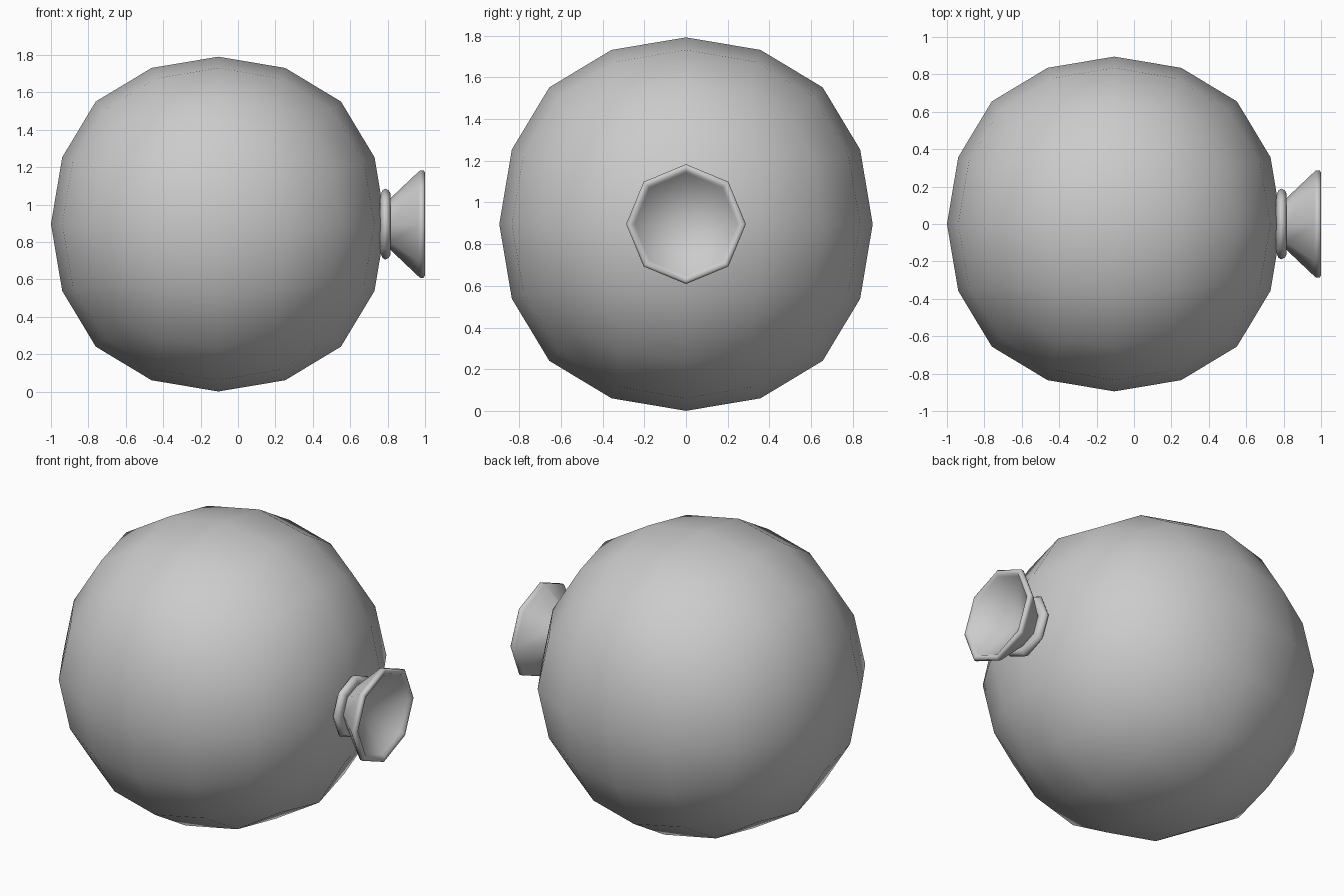
import bpy, bmesh, math

if "Cube" in bpy.data.objects:
    bpy.data.objects.remove(bpy.data.objects["Cube"])

CZ = 0.896   # height of the ball centre and spout axis
R = 0.895    # ball radius along the axes


def add_object(name, bm, angle=None):
    mesh = bpy.data.meshes.new(name)
    bm.to_mesh(mesh)
    bm.free()
    obj = bpy.data.objects.new(name, mesh)
    bpy.context.collection.objects.link(obj)
    for p in mesh.polygons:
        p.use_smooth = True
    if angle:
        bpy.context.view_layer.objects.active = obj
        obj.select_set(True)
        bpy.ops.object.shade_smooth_by_angle(angle=math.radians(angle))
        obj.select_set(False)
    return obj


def lathe_x(name, profile, sides=8, angle=None):
    """Spin (x, radius) points around the x axis; radius 0 makes a tip."""
    bm = bmesh.new()
    rings = []
    for x, r in profile:
        count = sides if r > 0 else 1
        rings.append([bm.verts.new((x, r * math.sin(i * math.tau / sides),
                                    CZ + r * math.cos(i * math.tau / sides)))
                      for i in range(count)])
    for a, b in zip(rings, rings[1:]):
        for i in range(sides):
            j = (i + 1) % sides
            quad = [a[i % len(a)], a[j % len(a)], b[j % len(b)], b[i % len(b)]]
            bm.faces.new(list(dict.fromkeys(quad)))
    bmesh.ops.recalc_face_normals(bm, faces=bm.faces)
    return add_object(name, bm, angle)


# Round body: a cube smoothed twice (face centres settle at 0.878 of the half size)
bm = bmesh.new()
bmesh.ops.create_cube(bm, size=2 * R / 0.8785)
ball = add_object("balloon_body", bm)
ball.location = (-0.105, 0, CZ)
sub = ball.modifiers.new("round", 'SUBSURF')
sub.levels = sub.render_levels = 2
sub.use_limit_surface = False

# Rolled knot ring against the body
lathe_x("knot_ring", [(0.76, 0), (0.76, 0.15), (0.772, 0.18), (0.787, 0.19),
                      (0.806, 0.18), (0.815, 0.165), (0.812, 0.14), (0.80, 0)])

# Flared mouth with a rounded rim and hollow inside
lathe_x("flared_mouth", [(0.79, 0.125), (0.815, 0.138), (0.965, 0.28), (0.975, 0.287),
                         (0.992, 0.287), (1.0, 0.275), (0.997, 0.258),
                         (0.982, 0.247), (0.83, 0)])
